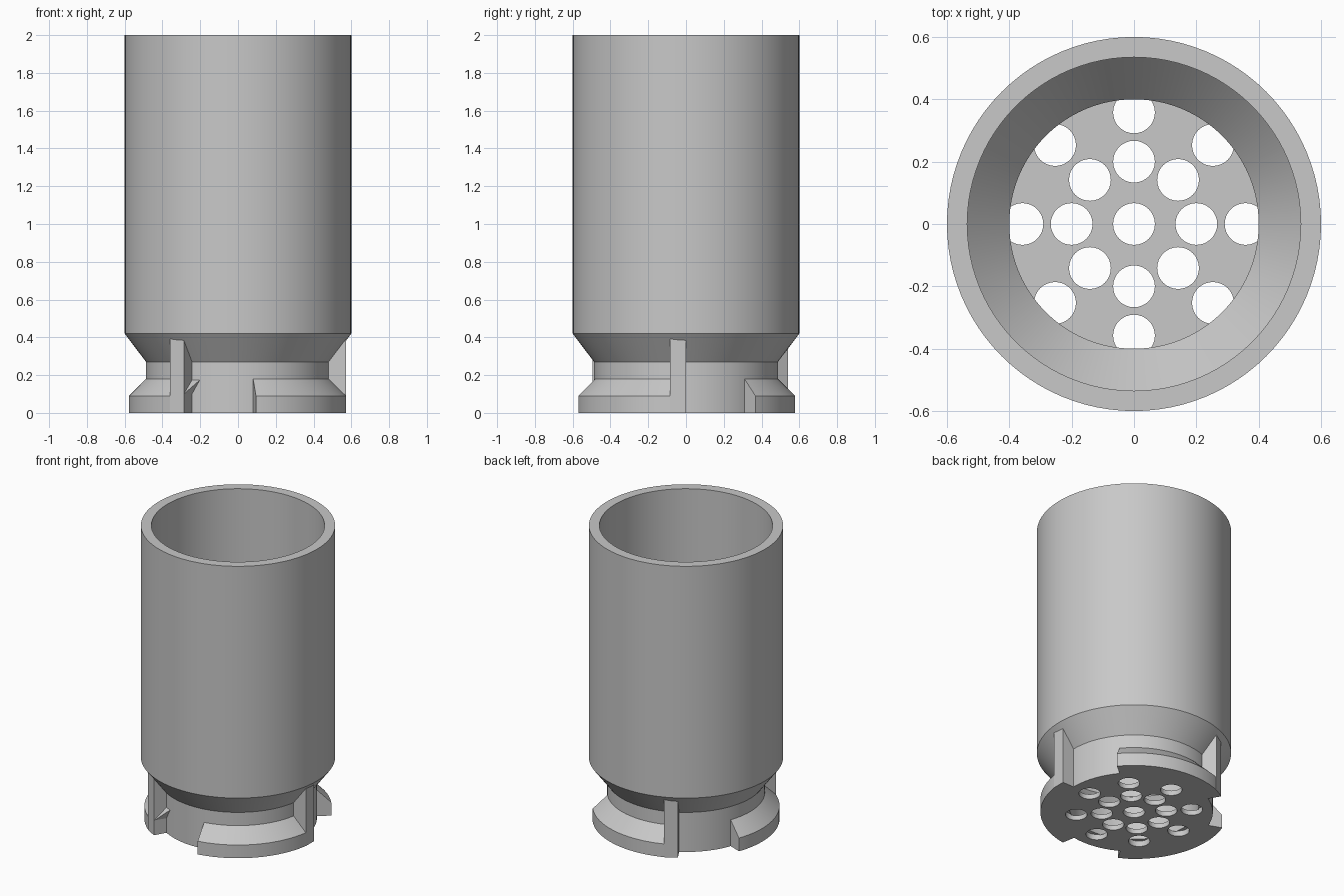
import bpy, bmesh, math
from mathutils import Matrix, Vector

cube = bpy.data.objects.get("Cube")
if cube:
    bpy.data.objects.remove(cube, do_unlink=True)

grey = bpy.data.materials.new("plain grey")
grey.use_nodes = True
grey.diffuse_color = (0.58, 0.58, 0.58, 1)
grey.node_tree.nodes["Principled BSDF"].inputs["Base Color"].default_value = (0.58, 0.58, 0.58, 1)


def make_object(name, bm):
    bmesh.ops.remove_doubles(bm, verts=bm.verts, dist=1e-5)
    bmesh.ops.recalc_face_normals(bm, faces=bm.faces)
    mesh = bpy.data.meshes.new(name)
    bm.to_mesh(mesh)
    bm.free()
    mesh.materials.append(grey)
    obj = bpy.data.objects.new(name, mesh)
    bpy.context.collection.objects.link(obj)
    return obj


def smooth(obj):
    bpy.ops.object.select_all(action="DESELECT")
    obj.select_set(True)
    bpy.context.view_layer.objects.active = obj
    bpy.ops.object.shade_smooth_by_angle(angle=math.radians(25))


def revolve(name, profile, start, end, steps, capped):
    """Turn a radius/height profile about z between two angles in degrees."""
    bm = bmesh.new()
    spin = Matrix.Rotation(math.radians(start), 3, "Z")
    verts = [bm.verts.new(spin @ Vector((r, 0, z))) for r, z in profile]
    edges = [bm.edges.new(pair) for pair in zip(verts, verts[1:])]
    if capped:
        edges.append(bm.edges.new((verts[-1], verts[0])))
    out = bmesh.ops.spin(bm, geom=verts + edges, cent=(0, 0, 0), axis=(0, 0, 1),
                         angle=math.radians(end - start), steps=steps)
    if capped:
        last = [g for g in out["geom_last"] if isinstance(g, bmesh.types.BMEdge)]
        bmesh.ops.contextual_create(bm, geom=edges)
        bmesh.ops.contextual_create(bm, geom=last)
    return make_object(name, bm)


# Cup with a tapered shoulder, narrow neck and thin floor
FLOOR = 0.033
cup = revolve("cup_body", [(0, 0), (0.487, 0), (0.487, 0.27), (0.6, 0.42), (0.6, 2),
                           (0.535, 2), (0.535, 0.42), (0.4, 0.27), (0.4, FLOOR), (0, FLOOR)],
              0, 360, 96, False)

# Drain holes: one in the middle and two rings of eight
bm = bmesh.new()
centres = [(0, 0)] + [(r * math.cos(k * math.pi / 4), r * math.sin(k * math.pi / 4))
                      for r in (0.2, 0.358) for k in range(8)]
for x, y in centres:
    bmesh.ops.create_cone(bm, cap_ends=True, segments=32, radius1=0.067, radius2=0.067,
                          depth=0.1, matrix=Matrix.Translation((x, y, FLOOR - 0.045)))
cutter = make_object("hole_cutter", bm)
cutter.hide_render = True
mod = cup.modifiers.new("drain_holes", "BOOLEAN")
mod.operation = "DIFFERENCE"
mod.solver = "EXACT"
mod.object = cutter
bpy.context.view_layer.objects.active = cup
bpy.ops.object.modifier_apply(modifier=mod.name)
bpy.data.objects.remove(cutter, do_unlink=True)
smooth(cup)

# Three locking flanges, each ending in an upright stop rib
for i in range(3):
    turn = 120 * i
    flange = revolve(f"locking_flange_{i + 1}",
                     [(0.45, 0), (0.578, 0), (0.578, 0.09), (0.487, 0.18), (0.45, 0.18)],
                     turn - 80.5, turn - 8, 24, True)
    smooth(flange)

    bm = bmesh.new()
    side = [bm.verts.new((x, 0, z)) for x, z in
            [(0.45, 0), (0.573, 0), (0.573, 0.393), (0.53, 0.34), (0.45, 0.25)]]
    face = bm.faces.new(side)
    out = bmesh.ops.extrude_face_region(bm, geom=[face])
    moved = [g for g in out["geom"] if isinstance(g, bmesh.types.BMVert)]
    bmesh.ops.translate(bm, verts=moved, vec=(0, -0.086, 0))
    bmesh.ops.rotate(bm, verts=bm.verts, cent=(0, 0, 0),
                     matrix=Matrix.Rotation(math.radians(turn), 3, "Z"))
    make_object(f"stop_rib_{i + 1}", bm)

# Small wedge beside the front rib
bm = bmesh.new()
for r, a, z in [(0.573, 240, 0.1), (0.48, 246, 0.18), (0.48, 240, 0.18), (0.48, 240, 0.1)]:
    bm.verts.new(Matrix.Rotation(math.radians(a), 3, "Z") @ Vector((r, 0, z)))
bmesh.ops.convex_hull(bm, input=bm.verts)
make_object("rib_wedge", bm)
